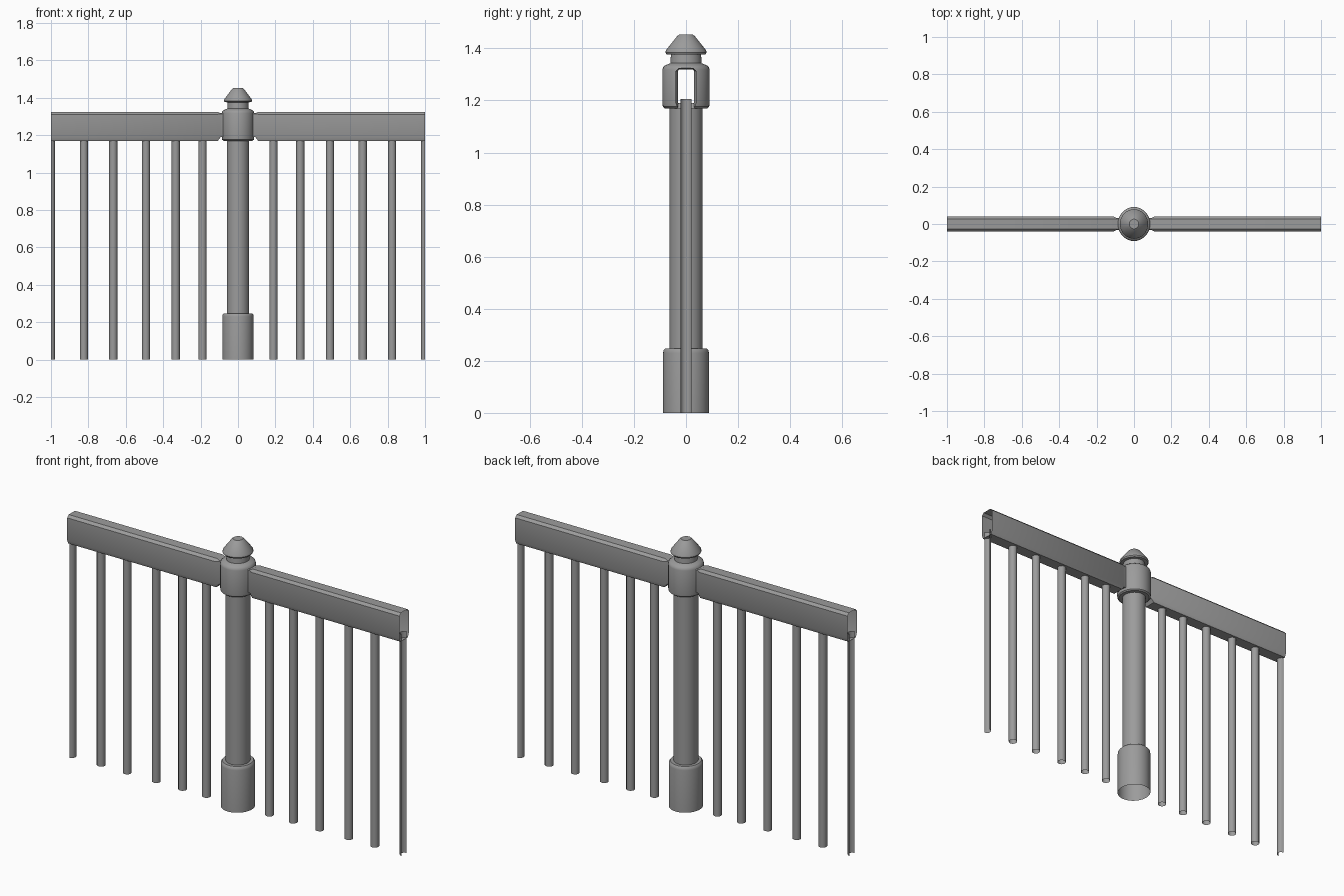
import bpy, bmesh
from math import cos, sin, pi, radians

cube = bpy.data.objects.get("Cube")
if cube:
    bpy.data.objects.remove(cube)

grey = bpy.data.materials.new("painted_grey_metal")
grey.use_nodes = True
grey.diffuse_color = (0.33, 0.33, 0.33, 1)
grey.node_tree.nodes["Principled BSDF"].inputs["Base Color"].default_value = (0.33, 0.33, 0.33, 1)


def finish(bm, name):
    bmesh.ops.recalc_face_normals(bm, faces=bm.faces)
    mesh = bpy.data.meshes.new(name)
    bm.to_mesh(mesh)
    bm.free()
    mesh.materials.append(grey)
    obj = bpy.data.objects.new(name, mesh)
    bpy.context.collection.objects.link(obj)
    bpy.ops.object.select_all(action="DESELECT")
    obj.select_set(True)
    bpy.context.view_layer.objects.active = obj
    bpy.ops.object.shade_smooth_by_angle(angle=radians(35))


def loft(bm, rings, closed=True):
    """Skin a list of equally long point rings."""
    loops = [[bm.verts.new(p) for p in ring] for ring in rings]
    for a, b in zip(loops, loops[1:]):
        for i in range(len(a) if closed else len(a) - 1):
            j = (i + 1) % len(a)
            bm.faces.new((a[i], a[j], b[j], b[i]))
    return loops


# Post with base, shaft, collar and pointed cap
SIDES = 36
SQUASH = 0.95
HOLE_LOW, HOLE_HIGH = 1.19, 1.318
profile = [(0.088, 0), (0.088, 0.23), (0.086, 0.241), (0.08, 0.248), (0.063, 0.248),
           (0.063, 1.17), (0.082, 1.17), (0.089, 1.176), (0.091, HOLE_LOW),
           (0.091, HOLE_HIGH), (0.088, 1.328), (0.08, 1.335), (0.06, 1.343),
           (0.058, 1.376), (0.075, 1.377), (0.079, 1.384), (0.077, 1.393),
           (0.034, 1.447), (0.026, 1.453)]
bm = bmesh.new()
loops = loft(bm, [[(r * SQUASH * cos(2 * pi * i / SIDES), r * sin(2 * pi * i / SIDES), z)
                   for i in range(SIDES)] for r, z in profile])
bm.faces.new(loops[-1])
# Openings in the collar where the rails enter
opening = [f for f in bm.faces
           if HOLE_LOW < f.calc_center_median().z < HOLE_HIGH
           and abs(f.calc_center_median().y) < 0.031]
bmesh.ops.delete(bm, geom=opening, context="FACES")
finish(bm, "post")


# Hollow rails with chamfered edges and a narrowed neck at the collar
def section(x, half, low, high, cut_low, cut_high):
    right = [(half - 0.4 * cut_low, low), (half, low + cut_low),
             (half, high - cut_high), (half - cut_high, high)]
    return [(x, y, z) for y, z in right] + [(x, -y, z) for y, z in reversed(right)]


for side, label in ((1, "left"), (-1, "right")):
    bm = bmesh.new()
    full = (0.04, 1.17, 1.325, 0.02, 0.013)
    neck = (0.031, HOLE_LOW, HOLE_HIGH, 0.004, 0.004)
    loft(bm, [section(side, *full), section(side * 0.108, *full),
              section(side * 0.093, *neck), section(side * 0.079, *neck)])
    finish(bm, label + "_rail")

    # Open tube balusters; the outermost is a half tube
    for n, x in enumerate((0.19, 0.333, 0.492, 0.667, 0.824, 1.0)):
        half = x == 1.0
        steps = 6 if half else 12
        turn = pi if half else 2 * pi
        count = steps + 1 if half else steps
        angles = [pi / 2 + turn * i / steps for i in range(count)]
        bm = bmesh.new()
        loft(bm, [[(side * (x + 0.022 * cos(a)), 0.022 * sin(a), z) for a in angles]
                  for z in (0, 1.206)], closed=not half)
        finish(bm, f"{label}_baluster_{n + 1}")
